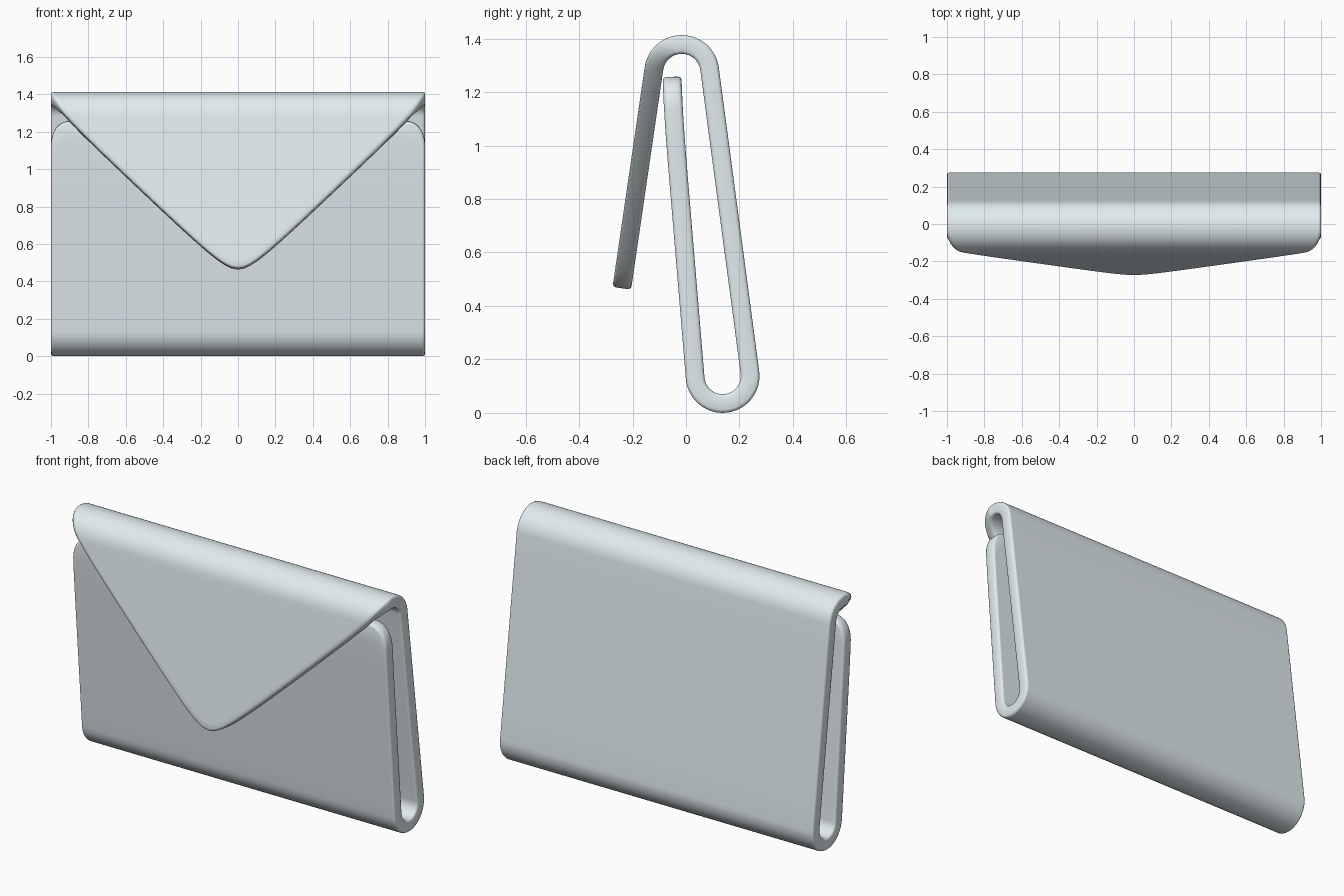
import bpy, math
from mathutils import Vector

if "Cube" in bpy.data.objects:
    bpy.data.objects.remove(bpy.data.objects["Cube"])

HALF_T = 0.035                                   # half the sheet thickness
ROUND = 0.012                                    # rounding of the cut edges


def arc(cy, cz, r, a0, a1, n=40):
    return [Vector((cy + r * math.cos(math.radians(a0 + (a1 - a0) * i / n)),
                    cz + r * math.sin(math.radians(a0 + (a1 - a0) * i / n))))
            for i in range(n + 1)]


# Folded centre line in (y, z): front panel, bottom fold, back panel, top fold, flap
front = [Vector(p) for p in ((-0.052, 1.257), (-0.049, 1.17), (-0.043, 1.07), (-0.034, 0.95))]
bottom = arc(0.137, 0.138, 0.103, 184.5, 367.8)
top = arc(-0.016, 1.273, 0.105, 7.8, 171.8)
path = front + bottom + top + [Vector((-0.24, 0.466))]

dist = [0.0]
for a, b in zip(path, path[1:]):
    dist.append(dist[-1] + (b - a).length)
dirs = [(b - a).normalized() for a, b in zip(path, path[1:])]
tang = [dirs[0]] + [(a + b).normalized() for a, b in zip(dirs, dirs[1:])] + [dirs[-1]]
iA = len(front)
iB = iA + len(bottom) - 1
iC = iB + 1
iTop = iC + 20
S_A, S_B, S_C, S_TOP = dist[iA], dist[iB], dist[iC], dist[iTop]


def sheet_point(x, s, h):
    i = 0
    while i < len(path) - 2 and dist[i + 1] < s:
        i += 1
    f = (s - dist[i]) / (dist[i + 1] - dist[i])
    p = path[i].lerp(path[i + 1], f)
    t = tang[i].lerp(tang[i + 1], f).normalized()
    return (x, p.x + t.y * h, p.y - t.x * h)


def start_s(x):
    # rounded upper corners of the front panel
    t = min(1, max(0, (abs(x) - 0.89) / 0.11))
    return 0.14 * (1 - (1 - t ** 2.3) ** (1 / 2.3))


def end_s(x):
    # V-shaped flap edge with a rounded tip
    z = 0.466 + 0.96 * (math.sqrt(x * x + 0.0081) - 0.09) + 0.03 * abs(x) ** 12
    for i in range(iTop, len(path) - 1):
        if path[i + 1].y <= z:
            f = (path[i].y - z) / (path[i].y - path[i + 1].y)
            return dist[i] + f * (dist[i + 1] - dist[i])
    return dist[-1]


def span(a, b, n, power=1.0):
    return [a + (b - a) * (i / n) ** power for i in range(n)]


NX = 96


def grid(inset, h):
    cols = []
    for j in range(NX + 1):
        x0 = math.sin(math.pi * (j / NX - 0.5))
        s0 = start_s(x0) + inset
        s1 = end_s(x0) - inset * (1 + 0.4 * min(1, abs(x0) * 5))
        ss = (span(s0, S_A, 14) + span(S_A, S_B, 24) + span(S_B, S_C, 8)
              + span(S_C, S_TOP, 12) + span(S_TOP, s1, 40, 1.4) + [s1])
        cols.append([sheet_point(x0 * (1 - inset), s, h) for s in ss])
    return cols


verts, faces, loops = [], [], []


def border(nr):
    return ([(0, i) for i in range(nr)] + [(j, nr - 1) for j in range(1, NX + 1)]
            + [(NX, i) for i in range(nr - 2, -1, -1)] + [(j, 0) for j in range(NX - 1, 0, -1)])


# Rounded rim profile runs from the outer skin to the inner skin
k = 0.3
profile = [(ROUND, HALF_T), (ROUND * k, HALF_T - ROUND * k), (0, HALF_T - ROUND),
           (0, ROUND - HALF_T), (ROUND * k, ROUND * k - HALF_T), (ROUND, -HALF_T)]
for n, (inset, h) in enumerate(profile):
    g = grid(inset, h)
    nr = len(g[0])
    base = len(verts)
    if n in (0, len(profile) - 1):
        # full skin
        for c in g:
            verts += c
        for j in range(NX):
            for i in range(nr - 1):
                q = [base + j * nr + i, base + (j + 1) * nr + i,
                     base + (j + 1) * nr + i + 1, base + j * nr + i + 1]
                faces.append(q if n == 0 else q[::-1])
        loops.append([base + j * nr + i for j, i in border(nr)])
    else:
        b = border(nr)
        verts += [g[j][i] for j, i in b]
        loops.append(list(range(base, base + len(b))))
for a, b in zip(loops, loops[1:]):
    for i in range(len(a)):
        m = (i + 1) % len(a)
        faces.append([a[i], a[m], b[m], b[i]])

mesh = bpy.data.meshes.new("folded_envelope")
mesh.from_pydata(verts, [], faces)
obj = bpy.data.objects.new("folded_envelope", mesh)
bpy.context.collection.objects.link(obj)

# Pale blue-grey paper
paper = bpy.data.materials.new("pale_paper")
paper.diffuse_color = (0.75, 0.83, 0.86, 1)
paper.use_nodes = True
paper.node_tree.nodes["Principled BSDF"].inputs["Base Color"].default_value = paper.diffuse_color
mesh.materials.append(paper)

# Consistent outward normals and smooth shading
bpy.context.view_layer.objects.active = obj
obj.select_set(True)
bpy.ops.object.mode_set(mode='EDIT')
bpy.ops.mesh.select_all(action='SELECT')
bpy.ops.mesh.normals_make_consistent(inside=False)
bpy.ops.object.mode_set(mode='OBJECT')
bpy.ops.object.shade_smooth_by_angle(angle=math.radians(50))
